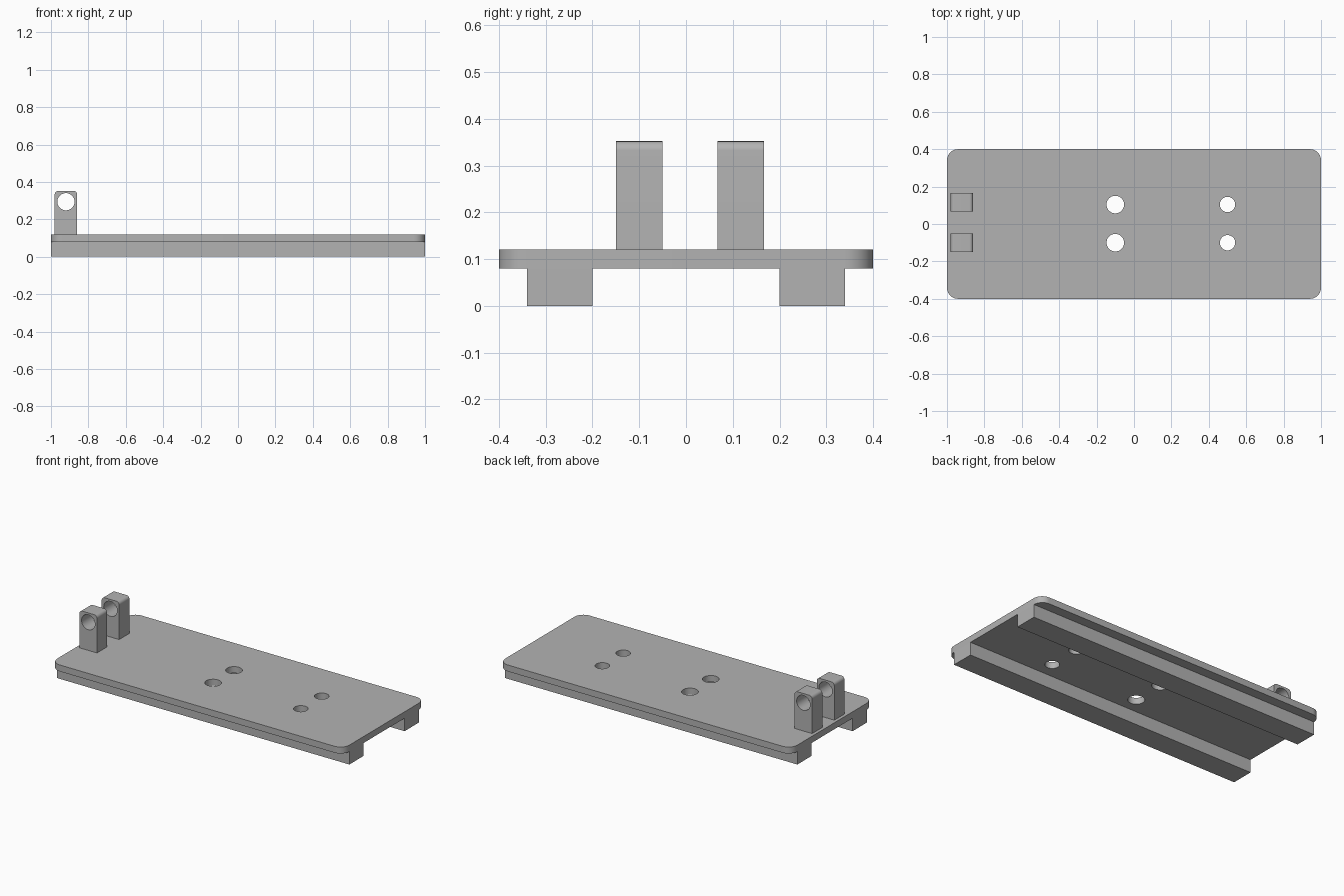
import bpy, bmesh, math
from mathutils import Matrix

if "Cube" in bpy.data.objects:
    bpy.data.objects.remove(bpy.data.objects["Cube"])

grey = bpy.data.materials.new("grey plastic")
grey.diffuse_color = (0.45, 0.45, 0.45, 1)
grey.use_nodes = True
grey.node_tree.nodes["Principled BSDF"].inputs["Base Color"].default_value = grey.diffuse_color


def circle(cx, cy, r, n=40):
    return [(cx + r * math.cos(2 * math.pi * i / n),
             cy + r * math.sin(2 * math.pi * i / n)) for i in range(n)]


def rounded_rect(x0, y0, x1, y1, r_low, r_high, n=10):
    """Outline with one radius for the lower corners and one for the upper."""
    points = []
    corners = [(x1, y1, -1, -1, r_high, 0), (x0, y1, 1, -1, r_high, 90),
               (x0, y0, 1, 1, r_low, 180), (x1, y0, -1, 1, r_low, 270)]
    for x, y, sx, sy, r, start in corners:
        if r == 0:
            points.append((x, y))
            continue
        for i in range(n + 1):
            a = math.radians(start + 90 * i / n)
            points.append((x + sx * r + r * math.cos(a), y + sy * r + r * math.sin(a)))
    return points


def extruded(name, outlines, depth, matrix):
    """Solid from a filled outline with holes, centred on its own plane."""
    curve = bpy.data.curves.new(name, 'CURVE')
    curve.dimensions = '2D'
    curve.fill_mode = 'BOTH'
    curve.extrude = depth / 2
    for outline in outlines:
        spline = curve.splines.new('POLY')
        spline.points.add(len(outline) - 1)
        for point, (x, y) in zip(spline.points, outline):
            point.co = (x, y, 0, 1)
        spline.use_cyclic_u = True
    obj = bpy.data.objects.new(name, curve)
    bpy.context.collection.objects.link(obj)
    bpy.ops.object.select_all(action='DESELECT')
    obj.select_set(True)
    bpy.context.view_layer.objects.active = obj
    bpy.ops.object.convert(target='MESH')
    obj = bpy.context.object
    # Weld caps to walls and place the part
    bm = bmesh.new()
    bm.from_mesh(obj.data)
    bmesh.ops.remove_doubles(bm, verts=bm.verts, dist=1e-5)
    bmesh.ops.recalc_face_normals(bm, faces=bm.faces)
    bm.transform(matrix)
    bm.to_mesh(obj.data)
    bm.free()
    obj.data.materials.clear()
    obj.data.materials.append(grey)
    bpy.ops.object.shade_smooth_by_angle(angle=math.radians(30))
    return obj


# Base plate with rounded corners and four through holes
holes = [circle(x, y, r) for x, r in ((-0.1, 0.047), (0.5, 0.041)) for y in (-0.1, 0.104)]
extruded("base_plate", [rounded_rect(-1, -0.4, 1, 0.4, 0.06, 0.06)] + holes, 0.04,
         Matrix.Translation((0, 0, 0.10)))

# Two rails running the full length underneath
upright = Matrix.Rotation(math.pi / 2, 4, 'X')
for name, y in (("front_rail", -0.27), ("back_rail", 0.27)):
    extruded(name, [rounded_rect(-1, 0, 1, 0.08, 0, 0)], 0.14,
             Matrix.Translation((0, y, 0)) @ upright)

# Two hinge lugs with rounded tops and a pin hole
for name, y0, y1 in (("front_lug", -0.15, -0.05), ("back_lug", 0.067, 0.167)):
    extruded(name, [rounded_rect(-0.98, 0.12, -0.86, 0.352, 0, 0.02),
                    circle(-0.92, 0.294, 0.046)], y1 - y0,
             Matrix.Translation((0, (y0 + y1) / 2, 0)) @ upright)
